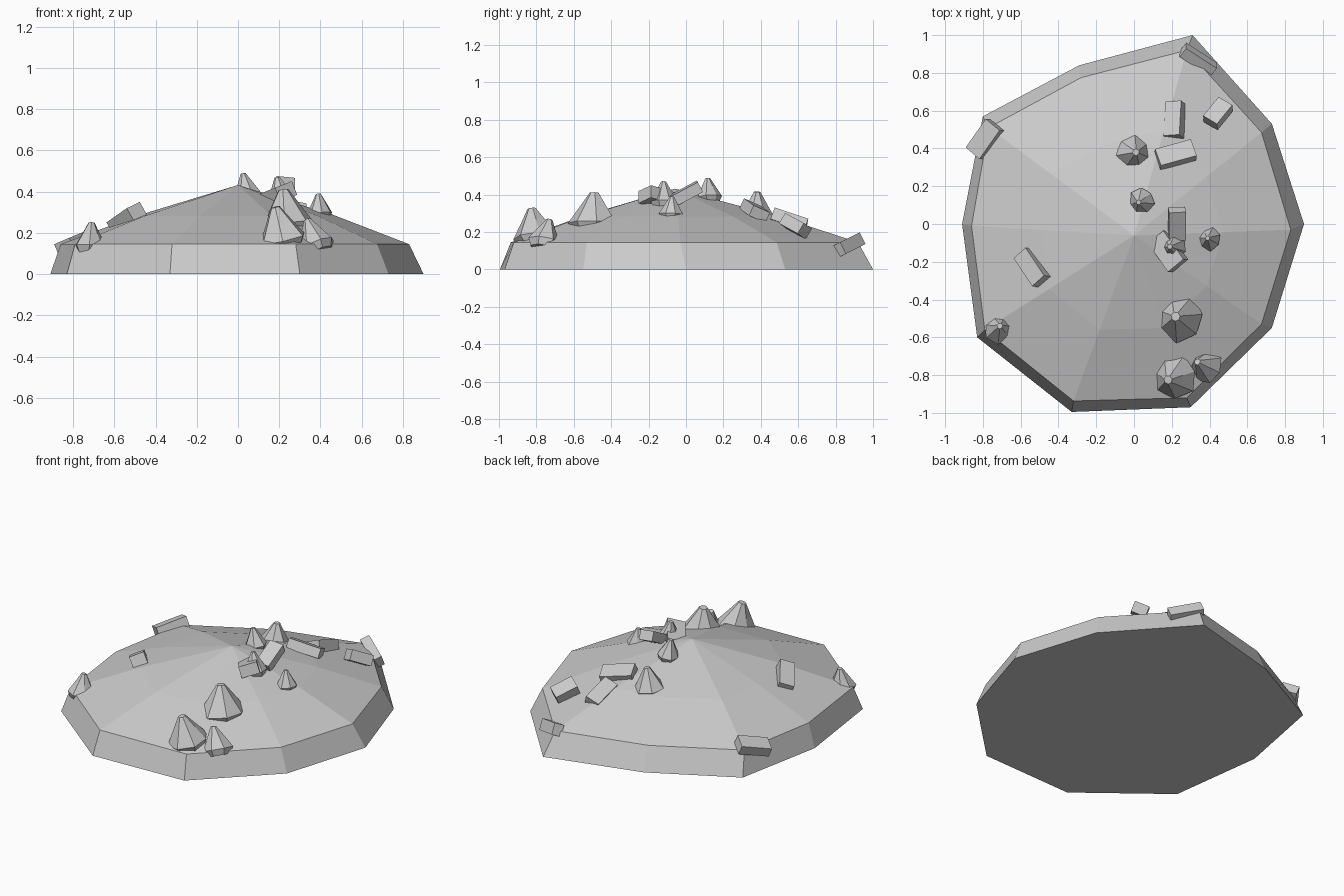
import bpy, bmesh, math
from mathutils import Vector, Matrix


def make_object(name, bm):
    bmesh.ops.recalc_face_normals(bm, faces=bm.faces)
    mesh = bpy.data.meshes.new(name)
    bm.to_mesh(mesh)
    bm.free()
    ob = bpy.data.objects.new(name, mesh)
    bpy.context.collection.objects.link(ob)
    return ob


def loft(name, rings, tip=None):
    """Join rings of points, cap the bottom, close the top with a cap or a tip."""
    bm = bmesh.new()
    rows = [[bm.verts.new(p) for p in ring] for ring in rings]
    n = len(rows[0])
    for a, b in zip(rows, rows[1:]):
        for i in range(n):
            j = (i + 1) % n
            bm.faces.new((a[i], a[j], b[j], b[i]))
    bm.faces.new(rows[0][::-1])
    if tip:
        t = bm.verts.new(tip)
        for i in range(n):
            bm.faces.new((rows[-1][i], rows[-1][(i + 1) % n], t))
    else:
        bm.faces.new(rows[-1])
    return make_object(name, bm)


# Ten-sided mound: sloped rim, shoulder ring, peak
base = [(0.90, 0), (0.73, 0.53), (0.31, 1.0), (-0.29, 0.84), (-0.80, 0.57),
        (-0.91, 0), (-0.83, -0.60), (-0.33, -0.995), (0.30, -0.97), (0.73, -0.55)]
rim = [(0.83, -0.03), (0.675, 0.485), (0.28, 0.92), (-0.28, 0.775), (-0.77, 0.51),
       (-0.86, -0.01), (-0.79, -0.56), (-0.32, -0.937), (0.28, -0.92), (0.675, -0.53)]
peak = Vector((0, -0.06, 0.432))
mid = [(peak.x + (x - peak.x) * 0.57, peak.y + (y - peak.y) * 0.57, 0.283) for x, y in rim]
loft("mound", [[(x, y, 0) for x, y in base], [(x, y, 0.145) for x, y in rim], mid], peak)


# Pointed rocks: low-poly tapered stones with a small flat top
def pointed_rock(i, foot, top, radius, sides, turn):
    foot, top = Vector(foot), Vector(top)
    axis = top - foot
    rot = axis.to_track_quat('Z', 'Y')
    rings = []
    for k, t in ((0.78, 0.0), (1.0, 0.22), (0.58, 0.62), (0.19, 1.0)):
        ring = []
        for s in range(sides):
            a = turn + s * math.tau / sides
            r = radius * k * (1 + 0.07 * math.sin(2.3 * s + i) * (t < 0.9))
            ring.append(foot + axis * t + rot @ Vector((r * math.cos(a), r * math.sin(a), 0)))
        rings.append(ring)
    loft(f"pointed_rock_{i}", rings)


rocks = [
    ((0.245, -0.495, 0.20), (0.22, -0.49, 0.41), 0.13, 7, 0.1),
    ((0.225, -0.80, 0.13), (0.18, -0.825, 0.325), 0.12, 7, 0.4),
    ((0.395, -0.765, 0.11), (0.335, -0.73, 0.265), 0.09, 7, 0.8),
    ((-0.72, -0.56, 0.10), (-0.71, -0.54, 0.25), 0.08, 7, 0.2),
    ((-0.005, 0.375, 0.25), (0.01, 0.38, 0.415), 0.095, 7, 0.5),
    ((0.045, 0.125, 0.36), (0.025, 0.115, 0.488), 0.068, 7, 0.0),
    ((0.215, -0.12, 0.33), (0.19, -0.12, 0.47), 0.07, 7, 0.3),
    ((0.40, -0.08, 0.27), (0.39, -0.075, 0.39), 0.062, 7, 0.6),
]
for i, spec in enumerate(rocks, 1):
    pointed_rock(i, *spec)


# Slab stones: tilted blocks half sunk in the slope
def slab(i, centre, long_axis, up, size):
    x = Vector(long_axis).normalized()
    y = Vector(up).cross(x).normalized()
    z = x.cross(y)
    frame = Matrix((x, y, z)).transposed().to_4x4()
    bm = bmesh.new()
    bmesh.ops.create_cube(bm, size=1)
    bm.transform(Matrix.Translation(centre) @ frame @ Matrix.Diagonal((*size, 1)))
    make_object(f"slab_stone_{i}", bm)


slabs = [
    ((0.34, 0.87, 0.13), (-0.17, 0.11, 0.055), (0, -0.4, 0.8), (0.20, 0.06, 0.07)),
    ((-0.79, 0.45, 0.155), (0.12, 0.17, 0.05), (-0.3, 0.1, 0.9), (0.19, 0.10, 0.06)),
    ((-0.54, -0.23, 0.27), (0.10, -0.15, 0.07), (-0.5, 0.1, 0.85), (0.19, 0.09, 0.07)),
    ((0.215, 0.55, 0.255), (0.01, 0.18, -0.06), (-0.35, 0.2, 0.9), (0.19, 0.09, 0.07)),
    ((0.445, 0.585, 0.232), (0.09, 0.11, -0.06), (-0.2, 0.3, 0.9), (0.14, 0.09, 0.065)),
    ((0.22, 0.367, 0.315), (0.20, 0.055, -0.04), (0, 0.4, 0.9), (0.20, 0.10, 0.06)),
    ((0.228, 0.0, 0.405), (0, 0.15, 0.08), (0.1, -0.4, 0.8), (0.17, 0.09, 0.06)),
    ((0.18, -0.145, 0.38), (0.12, -0.17, 0.05), (-0.4, 0.1, 0.85), (0.19, 0.11, 0.07)),
]
for i, spec in enumerate(slabs, 1):
    slab(i, *spec)
